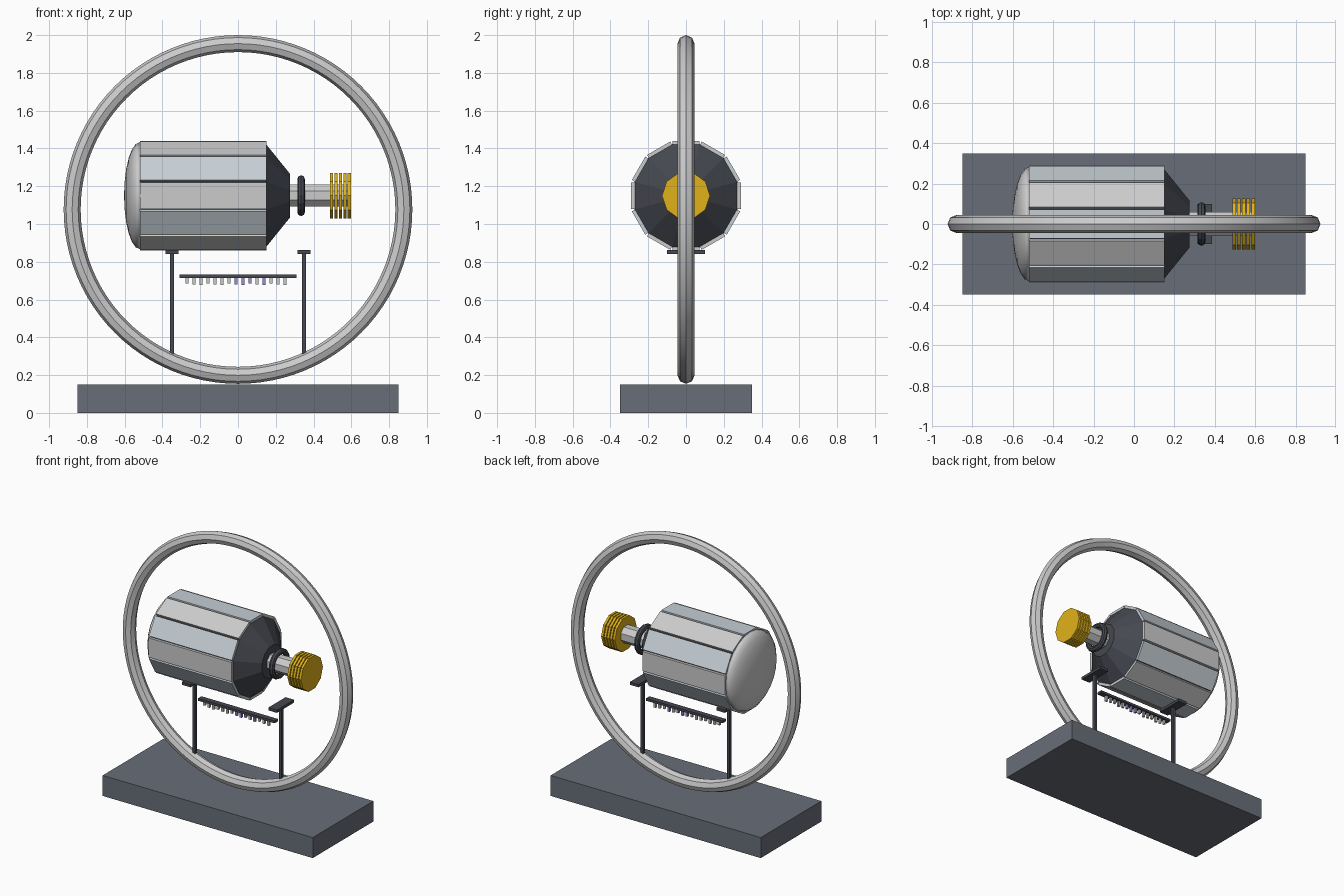
import bpy, bmesh, math
from mathutils import Matrix

if "Cube" in bpy.data.objects:
    bpy.data.objects.remove(bpy.data.objects["Cube"])

AXIS_Z = 1.15  # height of the pod axis


def material(name, rgb):
    m = bpy.data.materials.new(name)
    m.diffuse_color = (*rgb, 1)
    m.use_nodes = True
    m.node_tree.nodes["Principled BSDF"].inputs["Base Color"].default_value = m.diffuse_color
    return m


SLATE = material("slate", (0.14, 0.155, 0.19))
DARK = material("dark_metal", (0.06, 0.065, 0.08))
GOLD = material("gold", (0.75, 0.45, 0.01))
PURPLE = material("purple", (0.36, 0.26, 0.62))
PALE_BLUE = material("pale_blue", (0.56, 0.62, 0.66))
PALE_GREY = material("pale_grey", (0.62, 0.62, 0.62))


def paint(ob, mat):
    if mat:
        ob.data.materials.append(mat)
    return ob


def box(name, x, y, z, mat=None):
    """Box given by its (min, max) range on each axis."""
    bpy.ops.mesh.primitive_cube_add(size=1)
    ob = bpy.context.object
    ob.name = name
    size = [b - a for a, b in (x, y, z)]
    mid = [(a + b) / 2 for a, b in (x, y, z)]
    ob.data.transform(Matrix.Translation(mid) @ Matrix.Diagonal((*size, 1)))
    return paint(ob, mat)


def lathe(name, profile, sides, mat=None, phase=0.0, smooth=False):
    """Closed solid turned about the x axis from (x, radius) points."""
    bm = bmesh.new()
    rings = []
    for x, r in profile:
        rings.append([bm.verts.new((x, r * math.cos(phase + i * math.tau / sides),
                                    AXIS_Z + r * math.sin(phase + i * math.tau / sides)))
                      for i in range(sides)])
    for a, b in zip(rings, rings[1:]):
        for i in range(sides):
            j = (i + 1) % sides
            bm.faces.new((a[i], a[j], b[j], b[i]))
    bm.faces.new(rings[0])
    bm.faces.new(rings[-1])
    bmesh.ops.recalc_face_normals(bm, faces=bm.faces)
    for f in bm.faces:
        f.smooth = smooth
    me = bpy.data.meshes.new(name)
    bm.to_mesh(me)
    bm.free()
    ob = bpy.data.objects.new(name, me)
    bpy.context.collection.objects.link(ob)
    return paint(ob, mat)


# Base slab
box("base", (-0.85, 0.85), (-0.35, 0.35), (0, 0.15), SLATE)

# Large upright ring
bpy.ops.mesh.primitive_torus_add(location=(0, 0, 1.077), rotation=(math.pi / 2, 0, 0),
                                 major_radius=0.878, minor_radius=0.045,
                                 major_segments=96, minor_segments=8)
bpy.context.object.name = "ring"
bpy.ops.object.shade_smooth_by_angle(angle=math.radians(30))

# Pod core with tapered nose
lathe("pod_core", [(-0.515, 0.28), (0.15, 0.28), (0.275, 0.12)], 12, DARK, math.radians(15))

# Twelve outer panels
for i in range(12):
    p = box(f"panel_{i + 1}", (-0.52, 0.15), (-0.071, 0.071), (0.268, 0.29),
            PALE_GREY if i % 2 else PALE_BLUE)
    p.data.transform(Matrix.Translation((0, 0, AXIS_Z)) @ Matrix.Rotation(i * math.tau / 12, 4, 'X'))

# Rear dome
dome = [(-0.52 - 0.083 * math.sin(t), 0.283 * math.cos(t))
        for t in (math.radians(a) for a in (0, 15, 30, 45, 60, 75, 88))]
lathe("rear_dome", dome, 24, smooth=True)

# Nozzle shaft, collar and gold cooling discs
lathe("shaft", [(0.26, 0.063), (0.59, 0.063)], 8, PALE_GREY, math.radians(22.5))
bpy.ops.mesh.primitive_torus_add(location=(0.334, 0, AXIS_Z), rotation=(0, math.pi / 2, 0),
                                 major_radius=0.088, minor_radius=0.02,
                                 major_segments=16, minor_segments=8)
bpy.context.object.name = "collar"
paint(bpy.context.object, DARK)
for i in range(5):
    x = 0.487 + i * 0.0235
    lathe(f"gold_disc_{i + 1}", [(x, 0.127), (x + 0.017, 0.127)], 10, GOLD)

# Support posts with top plates
for side, s in (("left", -1), ("right", 1)):
    cx = 0.35 * s
    box(f"{side}_post", (cx - 0.011, cx + 0.011), (-0.011, 0.011), (0.305, 0.845), DARK)
    box(f"{side}_plate", (cx - 0.035, cx + 0.035), (-0.1, 0.1), (0.842, 0.862), DARK)

# Hanging bar with small pegs
box("peg_bar", (-0.31, 0.31), (-0.02, 0.02), (0.715, 0.732), DARK)
for i in range(15):
    x = -0.27 + i * 0.037
    drop = (0.03, 0.036, 0.04)[i % 3]
    box(f"peg_{i + 1}", (x - 0.008, x + 0.008), (-0.008, 0.008), (0.716 - drop, 0.718),
        PURPLE if i in (7, 8, 9, 11) else PALE_GREY)
